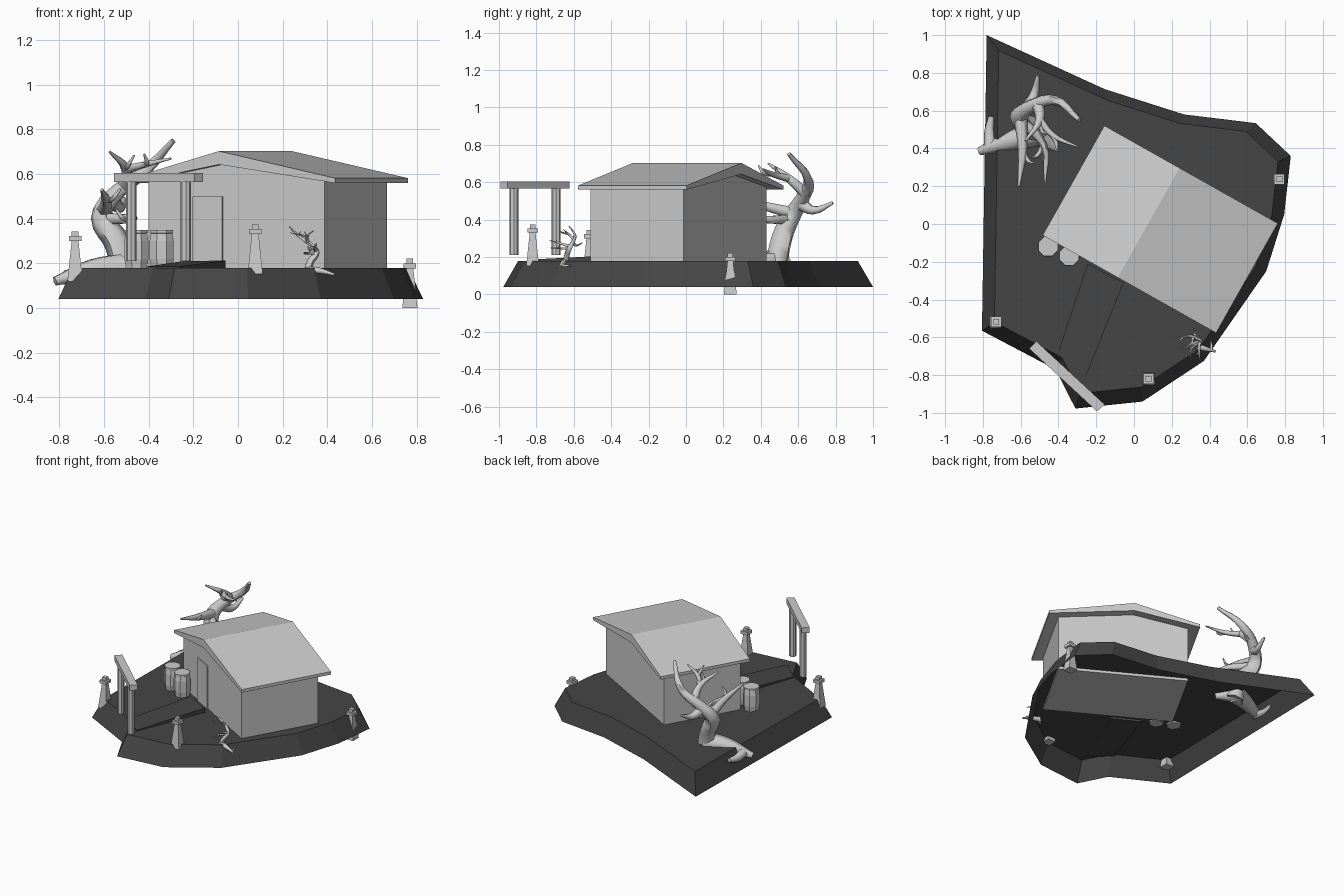
import bpy, bmesh, math, random
from mathutils import Vector, Matrix

if "Cube" in bpy.data.objects:
    bpy.data.objects.remove(bpy.data.objects["Cube"])

random.seed(4)


def mesh_obj(name, verts, faces):
    me = bpy.data.meshes.new(name)
    me.from_pydata(verts, [], faces)
    bm = bmesh.new()
    bm.from_mesh(me)
    bmesh.ops.recalc_face_normals(bm, faces=bm.faces)
    bm.to_mesh(me)
    bm.free()
    ob = bpy.data.objects.new(name, me)
    bpy.context.collection.objects.link(ob)
    return ob


def loft(name, rings, cap_bottom=True):
    """Closed rings of equal length joined by quads."""
    n = len(rings[0])
    faces = [(r * n + i, r * n + (i + 1) % n, (r + 1) * n + (i + 1) % n, (r + 1) * n + i)
             for r in range(len(rings) - 1) for i in range(n)]
    faces.append(tuple(range((len(rings) - 1) * n, len(rings) * n)))
    if cap_bottom:
        faces.append(tuple(range(n))[::-1])
    return mesh_obj(name, [p for r in rings for p in r], faces)


def turned(name, x, y, prof, n, rot=0.0):
    """Stack of regular n-gons from (radius, z) pairs."""
    a = [rot + 2 * math.pi * i / n for i in range(n)]
    return loft(name, [[(x + r * math.cos(t), y + r * math.sin(t), z) for t in a] for r, z in prof])


# Ground: open-bottomed island, the top edge is the outline scaled inward
outline = [(-.78, 1), (-.155, .714), (.265, .58), (.645, .534), (.83, .36), (.795, .05),
           (.70, -.25), (.37, -.725), (.045, -.94), (-.31, -.977), (-.415, -.77), (-.805, -.565)]
ground = loft("ground", [[(x * s, y * s, z) for x, y in outline] for s, z in ((1, .04), (.918, .18))], False)
dark = bpy.data.materials.new("dark_earth")
dark.diffuse_color = (.06, .06, .06, 1)
dark.use_nodes = True
dark.node_tree.nodes["Principled BSDF"].inputs["Base Color"].default_value = dark.diffuse_color
ground.data.materials.append(dark)

# Path from gate to door
corners = [(-.405, -.69, .187), (-.26, -.82, .187), (-.055, -.31, .213), (-.245, -.21, .21)]
path = loft("path", [[(x, y, .165) for x, y, z in corners], corners])
path.data.materials.append(dark)

# House: gable profiles extruded along the ridge direction
house = Matrix.Translation((.139, -.028, 0)) @ Matrix.Rotation(math.radians(-29.4), 4, 'Z')


def gable(name, profile, v0, v1):
    ob = loft(name, [[(u, v, z) for u, z in profile] for v in (v0, v1)])
    ob.data.transform(house)


gable("house_walls", [(-.4525, .16), (.4525, .16), (.4525, .583), (-.07, .645), (-.4525, .577)], -.298, .272)
gable("roof", [(-.527, .56), (-.07, .643), (.527, .56), (.527, .582), (-.07, .703), (-.527, .582)], -.333, .333)
gable("door", [(-.222, .18), (-.07, .18), (-.07, .5), (-.222, .5)], -.306, -.29)

# Barrels beside the door
barrel = [(.05, .17), (.058, .22), (.058, .30), (.052, .335), (.056, .337), (.056, .35)]
for i, (x, y) in enumerate([(-.455, -.118), (-.342, -.168)]):
    turned(f"barrel_{i}", x, y, barrel, 8, .39)

# Entrance gate
d = Vector((.18, -.1665))
w = Vector((.020, .0187))
c = Vector((-.356, -.807))
quad = [c - d - w, c + d - w, c + d + w, c - d + w]
loft("gate_beam", [[(p.x, p.y, z) for p in quad] for z in (.565, .605)])
for i, s in enumerate((-.68, .68)):
    turned(f"gate_post_{i}", c.x + s * d.x, c.y + s * d.y, [(.024, .21), (.024, .57)], 8)

# Stone lanterns
k = math.sqrt(2)
prof = [(.034, 0), (.016, .172), (.016, .178), (.028, .178), (.028, .2), (.015, .2), (.015, .222)]
for i, (x, y, z) in enumerate([(-.73, -.517, .122), (.077, -.82, .153), (.77, .237, .0)]):
    turned(f"stone_lantern_{i}", x, y, [(r * k, z + h) for r, h in prof], 4, math.pi / 4)

# Gnarled tree limbs: start radius, end radius, then the points they pass through
limbs = [
    (.065, .012, (-.50, .48, .13), (-.54, .51, .29), (-.61, .56, .41),
     (-.55, .62, .51), (-.42, .655, .61), (-.29, .55, .75)),
    (.075, .022, (-.50, .49, .18), (-.65, .44, .17), (-.82, .385, .12)),     # long root
    (.035, .015, (-.76, .41, .14), (-.765, .49, .13), (-.755, .57, .14)),    # hooked root
    (.065, .02, (-.52, .48, .18), (-.40, .39, .16)),                         # right root
    (.035, .009, (-.56, .62, .48), (-.53, .68, .45), (-.51, .785, .49)),
    (.035, .007, (-.60, .55, .44), (-.59, .39, .48), (-.61, .20, .53)),
    (.030, .006, (-.59, .54, .40), (-.48, .42, .40), (-.47, .22, .41)),
    (.034, .006, (-.51, .64, .54), (-.50, .55, .62), (-.575, .44, .70)),
    (.022, .005, (-.50, .55, .62), (-.43, .47, .64), (-.30, .41, .67)),
]

# Each thin branch forks into a short twig at its middle point
for r0, r1, *pts in limbs[5:]:
    mid, tip = Vector(pts[1]), Vector(pts[2])
    side = (tip - mid).cross(Vector((0, 0, 1))).normalized() * random.choice((-1, 1))
    fork = mid + (tip - mid) * .3 + side * .04
    limbs.append((.014, .005, mid, fork, fork + side * .03 + Vector((0, 0, .04))))


def tree(name, place, scale):
    cu = bpy.data.curves.new(name, 'CURVE')
    cu.dimensions = '3D'
    cu.bevel_depth = 1
    cu.bevel_resolution = 1
    cu.resolution_u = 4
    cu.use_fill_caps = True
    for r0, r1, *pts in limbs:
        sp = cu.splines.new('BEZIER')
        sp.bezier_points.add(len(pts) - 1)
        for i, (bp, p) in enumerate(zip(sp.bezier_points, pts)):
            bp.co = place(*p)
            t = i / (len(pts) - 1)
            bp.radius = scale * (r0 + (r1 - r0) * t ** 1.4)
            bp.handle_left_type = bp.handle_right_type = 'AUTO'
    ob = bpy.data.objects.new(name, cu)
    bpy.context.collection.objects.link(ob)
    bpy.ops.object.select_all(action='DESELECT')
    ob.select_set(True)
    bpy.context.view_layer.objects.active = ob
    bpy.ops.object.convert(target='MESH')
    bpy.ops.object.shade_smooth_by_angle(angle=math.radians(60))


tree("large_tree", lambda x, y, z: (x, y, z), 1)
# Small bare tree is a mirrored, shrunken version
tree("small_tree", lambda x, y, z: (.31 - .38 * (x + .5), -.64 + .3 * (y - .5), .15 + .34 * (z - .12)), .27)
